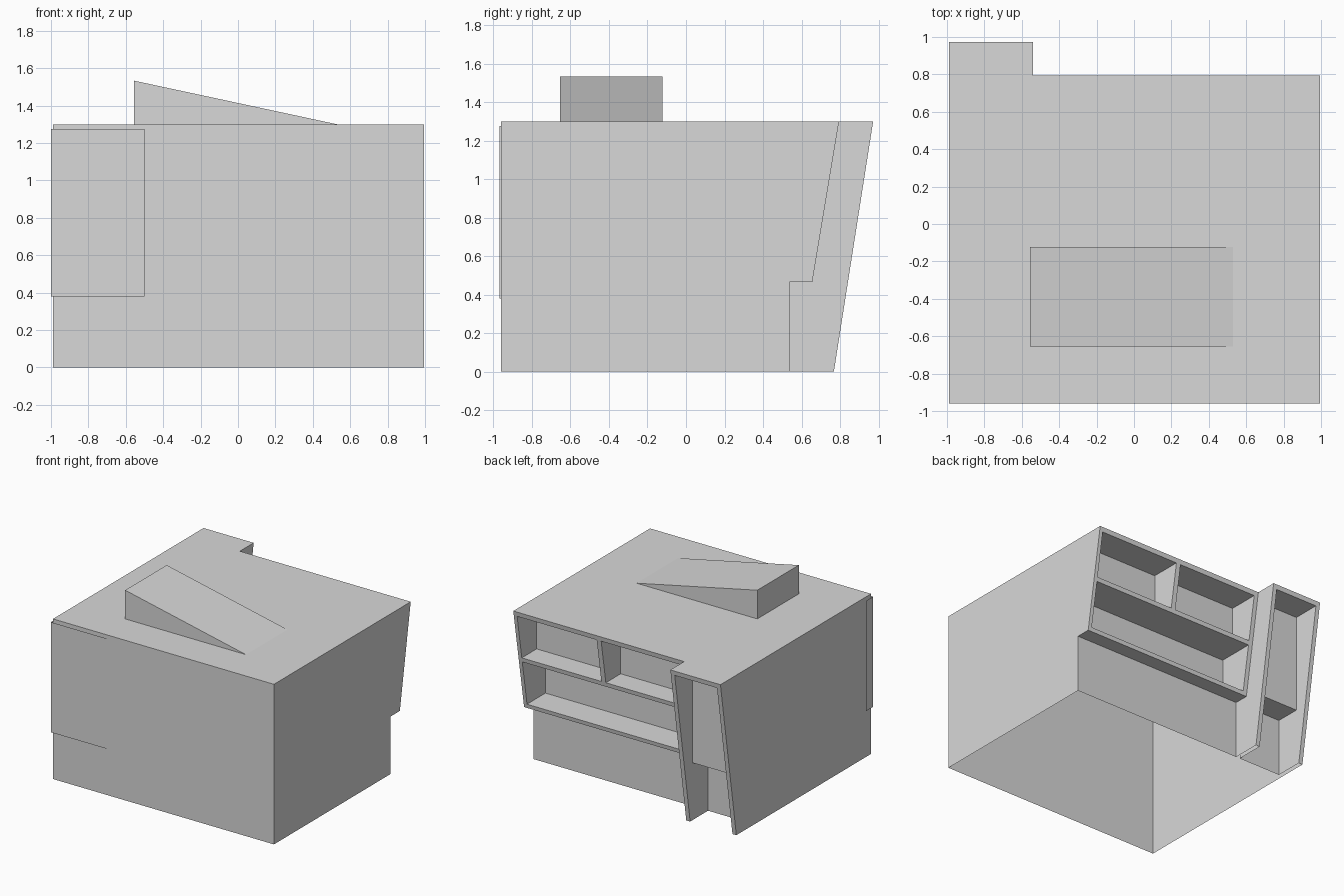
import bpy
import bmesh

if "Cube" in bpy.data.objects:
    bpy.data.objects.remove(bpy.data.objects["Cube"])

grey = bpy.data.materials.new("plain grey")
grey.diffuse_color = (0.69, 0.69, 0.69, 1)
grey.use_nodes = True
grey.node_tree.nodes["Principled BSDF"].inputs["Base Color"].default_value = grey.diffuse_color


def finish(name, bm):
    mesh = bpy.data.meshes.new(name)
    bm.to_mesh(mesh)
    bm.free()
    mesh.materials.append(grey)
    ob = bpy.data.objects.new(name, mesh)
    bpy.context.collection.objects.link(ob)
    return ob


def prism(name, profile, lo, hi, axis="x"):
    """Extrude a (y, z) profile along x, or an (x, z) profile along y."""
    bm = bmesh.new()
    place = (lambda p, d: (d, *p)) if axis == "x" else (lambda p, d: (p[0], d, p[1]))
    face = bm.faces.new([bm.verts.new(place(p, lo)) for p in profile])
    out = bmesh.ops.extrude_face_region(bm, geom=[face])
    verts = [v for v in out["geom"] if isinstance(v, bmesh.types.BMVert)]
    shift = (hi - lo, 0, 0) if axis == "x" else (0, hi - lo, 0)
    bmesh.ops.translate(bm, verts=verts, vec=shift)
    bmesh.ops.recalc_face_normals(bm, faces=bm.faces)
    return finish(name, bm)


def rect(a0, a1, b0, b1):
    return [(a0, b0), (a1, b0), (a1, b1), (a0, b1)]


def combine(target, tool, operation):
    mod = target.modifiers.new(tool.name, "BOOLEAN")
    mod.object, mod.operation, mod.solver = tool, operation, "EXACT"
    bpy.context.view_layer.objects.active = target
    bpy.ops.object.modifier_apply(modifier=mod.name)
    bpy.data.objects.remove(tool)


def open_bottom(ob, level):
    """Merge flat seams, then remove the faces lying at the given height."""
    bm = bmesh.new()
    bm.from_mesh(ob.data)
    bmesh.ops.dissolve_limit(bm, angle_limit=0.01, verts=bm.verts, edges=bm.edges)
    low = [f for f in bm.faces if all(abs(v.co.z - level) < 1e-4 for v in f.verts)]
    bmesh.ops.delete(bm, geom=low, context="FACES")
    bm.to_mesh(ob.data)
    bm.free()


TOP, FRONT, BASE = 1.30, -0.96, 0.538

# Main block with the leaning upper floors over a set-back base
building = prism("building", [(FRONT, 0), (BASE, 0), (BASE, 0.467), (0.656, 0.467),
                              (0.795, TOP), (FRONT, TOP)], -0.54, 0.995)

# Leaning entrance bay at the back corner
bay = prism("entrance_bay", [(FRONT, 0), (0.768, 0), (0.972, TOP), (FRONT, TOP)],
            -0.99, -0.54)
combine(building, bay, "UNION")

# Recesses: x range, y of the back wall, z range
recesses = {
    "upper_window_a": (0.25, 0.965, BASE, 0.902, 1.262),
    "upper_window_b": (-0.505, 0.21, BASE, 0.902, 1.262),
    "lower_balcony": (-0.505, 0.965, 0.425, 0.50, 0.867),
    "bay_recess": (-0.955, -0.575, 0.74, -0.1, 1.262),
    "doorway": (-0.955, -0.575, BASE, -0.1, 0.467),
}
for name, (x0, x1, y, z0, z1) in recesses.items():
    combine(building, prism(name, rect(y, 1.2, z0, z1), x0, x1), "DIFFERENCE")

# The building is a hollow shell without a floor
open_bottom(building, 0)

# Sloping roof wedge
wedge = prism("roof_wedge", [(-0.555, TOP), (0.53, TOP), (-0.555, 1.533)],
              -0.655, -0.122, axis="y")
open_bottom(wedge, TOP)

# Thin sheet folded round the front corner
bm = bmesh.new()
fold = [(-1.0, -0.88), (-1.0, -0.97), (-0.50, -0.97)]
low, high = ([bm.verts.new((x, y, z)) for x, y in fold] for z in (0.38, 1.275))
for i in range(2):
    bm.faces.new((low[i], low[i + 1], high[i + 1], high[i]))
finish("corner_panel", bm)
